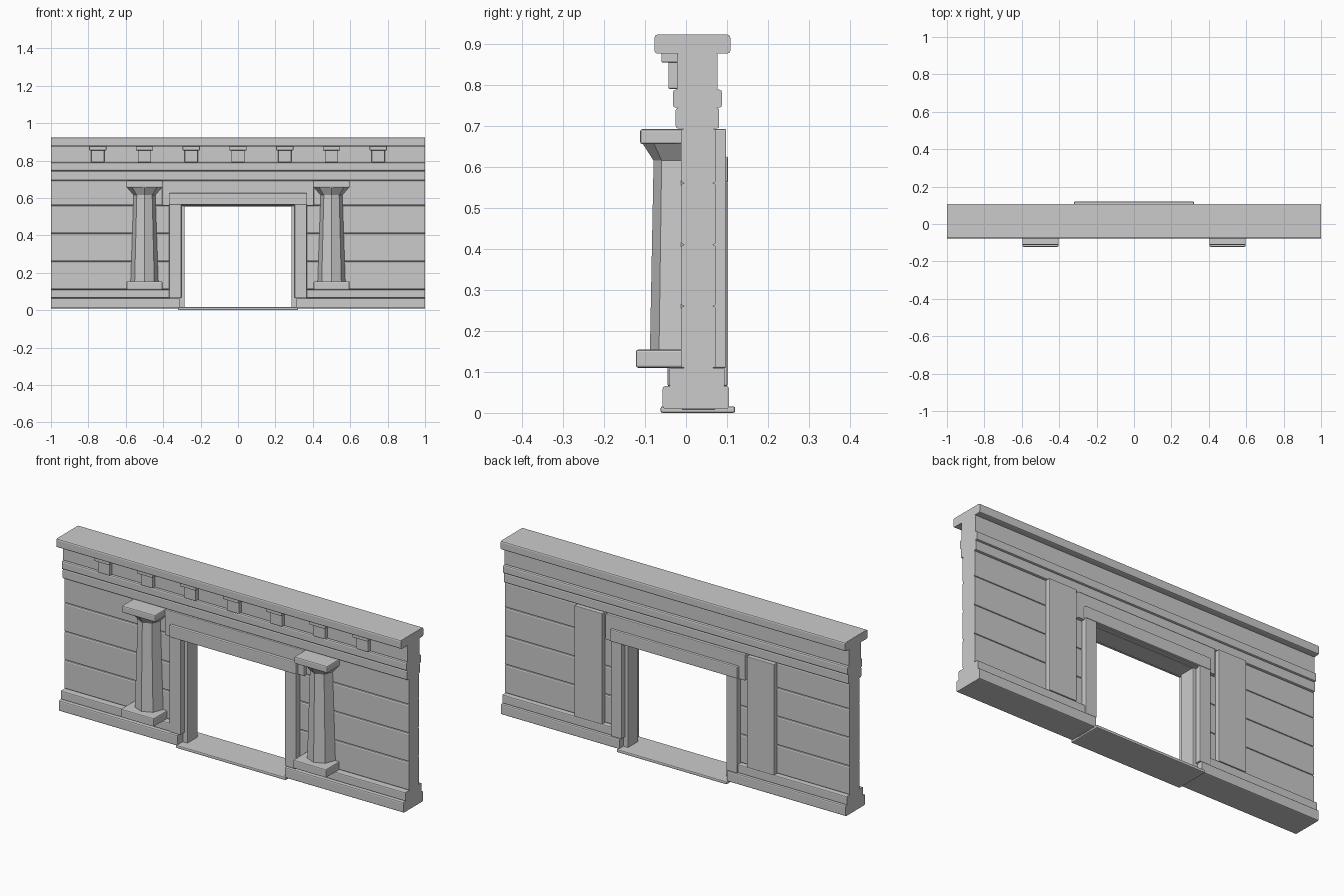
import bpy, bmesh, math

if "Cube" in bpy.data.objects:
    bpy.data.objects.remove(bpy.data.objects["Cube"])


def make(name, bm):
    bmesh.ops.recalc_face_normals(bm, faces=bm.faces)
    me = bpy.data.meshes.new(name)
    bm.to_mesh(me)
    bm.free()
    ob = bpy.data.objects.new(name, me)
    bpy.context.collection.objects.link(ob)
    return ob


def box(name, x, y, z, bevel=0.004):
    """Box from (min, max) ranges with softened edges."""
    bm = bmesh.new()
    bmesh.ops.create_cube(bm, size=1)
    for v in bm.verts:
        v.co = [r[0] if c < 0 else r[1] for c, r in zip(v.co, (x, y, z))]
    ob = make(name, bm)
    if bevel:
        m = ob.modifiers.new("bevel", 'BEVEL')
        m.width, m.segments = bevel, 2
    return ob


def courses(name, x0, x1, rows):
    """Stack of (y0, y1, z0, z1, radius) courses with rounded edges, extruded along x."""
    front, back = [], []
    for y0, y1, z0, z1, r in rows:
        for a in (-90, -45, 0):
            c, s = r * (1 - math.cos(math.radians(a))), r * (1 + math.sin(math.radians(a)))
            front.append((y0 + c, z0 + s))
            back.append((y1 - c, z0 + s))
        for a in (0, 45, 90):
            c, s = r * (1 - math.cos(math.radians(a))), r * (1 - math.sin(math.radians(a)))
            front.append((y0 + c, z1 - s))
            back.append((y1 - c, z1 - s))
    bm = bmesh.new()
    f = bm.faces.new([bm.verts.new((x0, y, z)) for y, z in front + back[::-1]])
    ext = bmesh.ops.extrude_face_region(bm, geom=[f])
    for v in ext["geom"]:
        if isinstance(v, bmesh.types.BMVert):
            v.co.x = x1
    return make(name, bm)


def octagon_stack(name, cx, cy, rings):
    """Eight-sided solid through (rx, ry, z) rings."""
    bm = bmesh.new()
    loops = [[bm.verts.new((cx + rx * math.cos(i * math.pi / 4),
                            cy + ry * math.sin(i * math.pi / 4), z)) for i in range(8)]
             for rx, ry, z in rings]
    for a, b in zip(loops, loops[1:]):
        for i in range(8):
            j = (i + 1) % 8
            bm.faces.new((a[i], a[j], b[j], b[i]))
    bm.faces.new(loops[0])
    bm.faces.new(loops[-1])
    return make(name, bm)


F, B = -0.012, 0.073          # wall front and back planes
lower = [(-0.057, 0.105, 0.01, 0.065, 0.006),
         (-0.041, 0.095, 0.065, 0.110, 0.005),
         (F, B, 0.11, 0.26, 0.007), (F, B, 0.26, 0.41, 0.007), (F, B, 0.41, 0.56, 0.007)]
upper = [(F, B, 0.56, 0.693, 0.007),
         (-0.025, 0.081, 0.693, 0.744, 0.006),
         (-0.032, 0.088, 0.744, 0.788, 0.007),
         (-0.022, 0.077, 0.788, 0.876, 0.003),
         (-0.077, 0.108, 0.876, 0.922, 0.007)]

# full-width wall top with fascias, frieze and cornice
courses("upper_wall", -1, 1, upper)

for side, s in (("left", -1), ("right", 1)):
    def span(a, b):
        return tuple(sorted((s * a, s * b)))
    # coursed wall beside the doorway
    x0, x1 = span(0.312, 1)
    courses(side + "_wall", x0, x1, lower)
    # door jamb, with a recessed inner reveal
    box(side + "_jamb", span(0.303, 0.368), (-0.045, 0.101), (0.065, 0.565))
    box(side + "_inner_jamb", span(0.285, 0.325), (-0.012, 0.073), (0.008, 0.565))
    # half column: plinth, tapered shaft with flared capital, abacus
    cx = s * 0.5
    xs = lambda w: (cx - w, cx + w)
    box(side + "_column_plinth", xs(0.096), (-0.122, 0.03), (0.11, 0.154), 0.005)
    octagon_stack(side + "_column_shaft", cx, -0.012,
                  [(0.074, 0.076, 0.15), (0.058, 0.067, 0.615), (0.094, 0.094, 0.657)])
    box(side + "_column_abacus", xs(0.097), (-0.112, 0.03), (0.655, 0.692), 0.006)
    # flat pilaster on the back
    box(side + "_back_pilaster", xs(0.08), (0.03, 0.098), (0.11, 0.692), 0.003)

# door head: backing block, lintel, soffit
box("door_head_block", (-0.405, 0.405), (-0.029, 0.09), (0.557, 0.692))
box("door_lintel", (-0.37, 0.37), (-0.045, 0.103), (0.562, 0.625), 0.005)
box("door_soffit", (-0.3, 0.3), (-0.012, 0.073), (0.555, 0.575), 0.002)

# threshold slab
box("threshold", (-0.32, 0.32), (-0.062, 0.12), (0.0, 0.016), 0.005)

# bracket blocks under the cornice
for i in range(-3, 4):
    x = i * 0.25
    box("bracket_block", (x - 0.035, x + 0.035), (-0.043, 0), (0.79, 0.86), 0.003)
    box("bracket_cap", (x - 0.046, x + 0.046), (-0.06, 0), (0.854, 0.878), 0.003)
